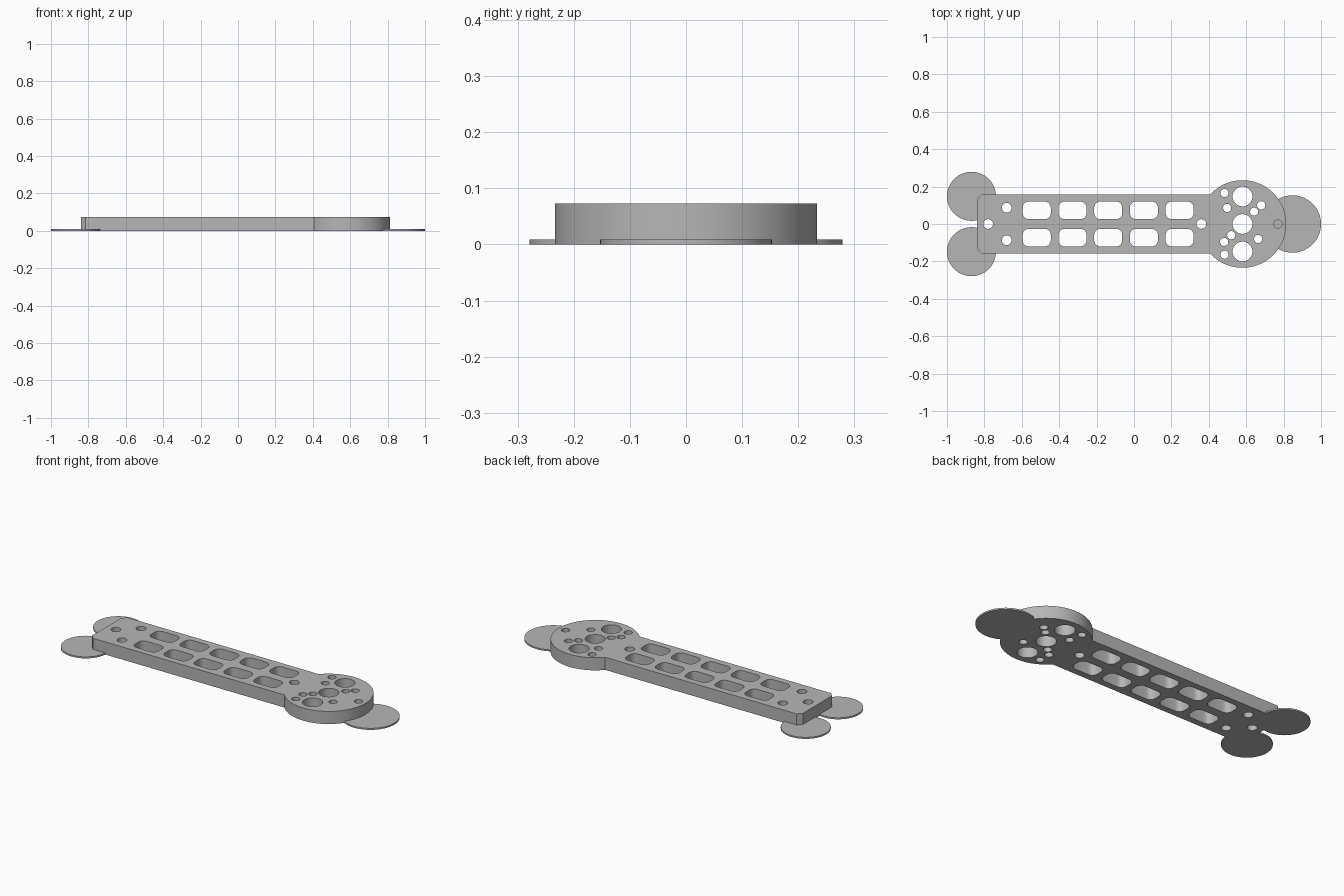
import bpy
import bmesh
from math import sin, cos, pi, acos, sqrt, radians

cube = bpy.data.objects.get("Cube")
if cube:
    bpy.data.objects.remove(cube, do_unlink=True)

HEIGHT, PAD_HEIGHT = 0.073, 0.009
HEAD_X, HEAD_R = 0.58, 0.234
ARM_END, ARM_HALF, CHAMFER = -0.84, 0.157, 0.024

grey = bpy.data.materials.new("plain grey")
grey.use_nodes = True
grey.diffuse_color = (0.47, 0.47, 0.47, 1)
grey.node_tree.nodes["Principled BSDF"].inputs["Base Color"].default_value = (0.47, 0.47, 0.47, 1)


def arc(x, y, r, start, end, steps):
    """Points along an arc, both ends included."""
    angles = [start + (end - start) * i / steps for i in range(steps + 1)]
    return [(x + r * cos(a), y + r * sin(a)) for a in angles]


def circle(x, y, r, steps=32):
    return arc(x, y, r, 0, 2 * pi, steps)[:-1]


def rounded_slot(x, y, width, depth, r):
    points = []
    for i, (sx, sy) in enumerate([(1, 1), (-1, 1), (-1, -1), (1, -1)]):
        points += arc(x + sx * (width / 2 - r), y + sy * (depth / 2 - r), r,
                      i * pi / 2, (i + 1) * pi / 2, 5)
    return points


def plate(name, loops, height):
    """Extrude an outline, with any further loops as holes, up from the ground."""
    curve = bpy.data.curves.new(name, "CURVE")
    curve.dimensions = "2D"
    curve.fill_mode = "BOTH"
    curve.extrude = height / 2
    for loop in loops:
        spline = curve.splines.new("POLY")
        spline.points.add(len(loop) - 1)
        for point, (x, y) in zip(spline.points, loop):
            point.co = (x, y, 0, 1)
        spline.use_cyclic_u = True
    obj = bpy.data.objects.new(name, curve)
    bpy.context.collection.objects.link(obj)
    bpy.ops.object.select_all(action="DESELECT")
    obj.select_set(True)
    bpy.context.view_layer.objects.active = obj
    bpy.ops.object.convert(target="MESH")
    obj = bpy.context.view_layer.objects.active

    # Weld the caps to the walls and stand the part on the ground
    bm = bmesh.new()
    bm.from_mesh(obj.data)
    bmesh.ops.remove_doubles(bm, verts=bm.verts, dist=0.0001)
    bmesh.ops.translate(bm, verts=bm.verts, vec=(0, 0, height / 2))
    bmesh.ops.recalc_face_normals(bm, faces=bm.faces)
    bm.to_mesh(obj.data)
    bm.free()
    obj.data.materials.clear()
    obj.data.materials.append(grey)
    bpy.ops.object.shade_smooth_by_angle(angle=radians(30))
    return obj


# Outline: round head joined to a straight arm with chamfered end corners
join = acos(-sqrt(HEAD_R ** 2 - ARM_HALF ** 2) / HEAD_R)
outline = arc(HEAD_X, 0, HEAD_R, -join, join, 72)
outline += [(ARM_END + CHAMFER, ARM_HALF), (ARM_END, ARM_HALF - CHAMFER),
            (ARM_END, CHAMFER - ARM_HALF), (ARM_END + CHAMFER, -ARM_HALF)]

# Two rows of lightening slots
holes = [rounded_slot(-0.52 + 0.191 * i, side * 0.073, 0.15, 0.094, 0.032)
         for i in range(5) for side in (-1, 1)]

# Arm mounting holes
holes += [circle(x, y, 0.026, 24)
          for x, y in [(-0.78, 0), (-0.68, 0.087), (-0.68, -0.087), (0.36, 0)]]

# Large holes across the head
holes += [circle(HEAD_X, y, 0.053) for y in (-0.147, 0, 0.147)]

# Small screw holes around the head
screws = [(0.484, 0.166), (0.498, 0.086), (0.642, 0.066), (0.68, 0.1), (0.664, -0.08),
          (0.52, -0.06), (0.482, -0.096), (0.484, -0.164), (0.77, 0)]
holes += [circle(x, y, 0.022, 24) for x, y in screws]

plate("arm_plate", [outline] + holes, HEIGHT)

# Thin round pads under the ends
plate("head_pad", [circle(0.847, 0, 0.153, 64)], PAD_HEIGHT)
for side, name in ((1, "back_end_pad"), (-1, "front_end_pad")):
    plate(name, [circle(-0.869, side * 0.148, 0.131, 64)], PAD_HEIGHT)
